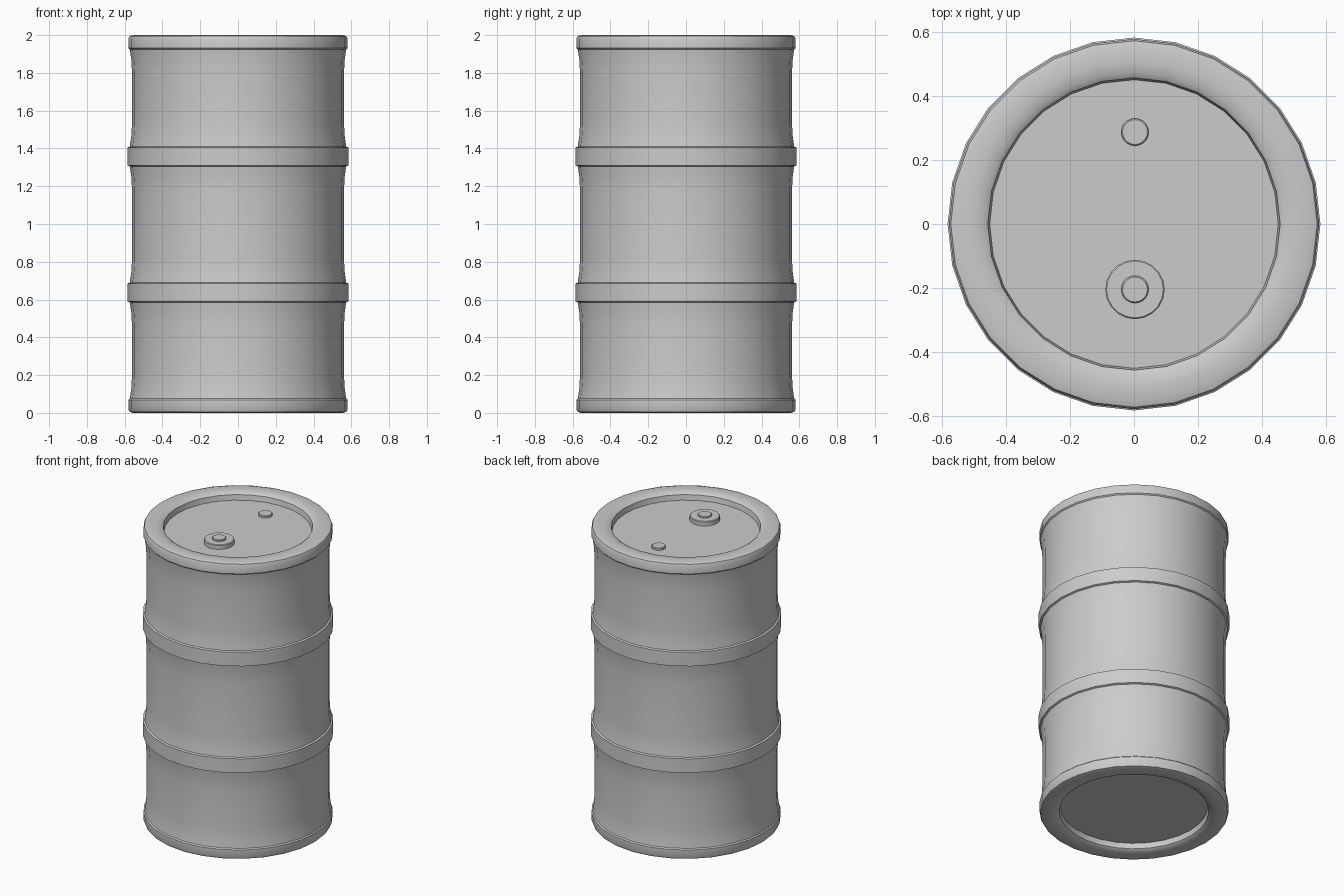
import bpy, bmesh, math

if "Cube" in bpy.data.objects:
    bpy.data.objects.remove(bpy.data.objects["Cube"])


def lathe(name, profile, sides, centre=(0, 0), angle=35):
    """Spin an (r, z) profile around z; end points on the axis become cap faces."""
    bm = bmesh.new()
    rings = []
    for r, z in profile:
        rings.append([bm.verts.new((centre[0] + r * math.cos(2 * math.pi * i / sides),
                                    centre[1] + r * math.sin(2 * math.pi * i / sides), z))
                      for i in range(sides)])
    for a, b in zip(rings, rings[1:]):
        for i in range(sides):
            j = (i + 1) % sides
            bm.faces.new((a[i], a[j], b[j], b[i]))
    bm.faces.new(rings[0][::-1])
    bm.faces.new(rings[-1])
    bmesh.ops.recalc_face_normals(bm, faces=bm.faces)
    mesh = bpy.data.meshes.new(name)
    bm.to_mesh(mesh)
    bm.free()
    ob = bpy.data.objects.new(name, mesh)
    bpy.context.collection.objects.link(ob)
    bpy.ops.object.select_all(action='DESELECT')
    ob.select_set(True)
    bpy.context.view_layer.objects.active = ob
    bpy.ops.object.shade_smooth_by_angle(angle=math.radians(angle))
    return ob


R_BODY, R_FLARE, R_BAND = 0.561, 0.573, 0.584
LID_Z = 1.95


def flare(z, direction):
    """Wall points easing from the body out to a band edge at z."""
    pts = [(R_BODY, z + direction * 0.13), (0.565, z + direction * 0.06),
           (R_FLARE, z + direction * 0.005)]
    return pts if direction < 0 else pts[::-1]


# Rolled rim, from recessed panel out to the wall (bottom end)
rim = [(0.452, 0.05), (0.458, 0.015), (0.475, 0.003), (0.51, 0.0), (0.555, 0.0),
       (0.574, 0.006), (0.58, 0.02), (0.58, 0.068)]

# Drum body with two raised hoops
profile = list(rim) + flare(0.07, 1)
for low, high in ((0.59, 0.685), (1.31, 1.405)):
    profile += flare(low, -1)
    profile += [(R_BAND, low), (R_BAND, high)]
    profile += flare(high, 1)
profile += flare(1.93, -1)
profile += [(r, 2.0 - z) for r, z in reversed(rim)]
lathe("drum_body", profile, 28)


# Bung caps on the lid
def cap(name, radius, y, z0, z1):
    lathe(name, [(radius, z0), (radius, z1 - 0.004), (radius - 0.004, z1)], 20, (0.003, y))


cap("large_bung", 0.093, -0.205, LID_Z - 0.01, LID_Z + 0.03)
cap("large_bung_plug", 0.043, -0.205, LID_Z, LID_Z + 0.04)
cap("small_bung", 0.043, 0.288, LID_Z - 0.01, LID_Z + 0.015)
